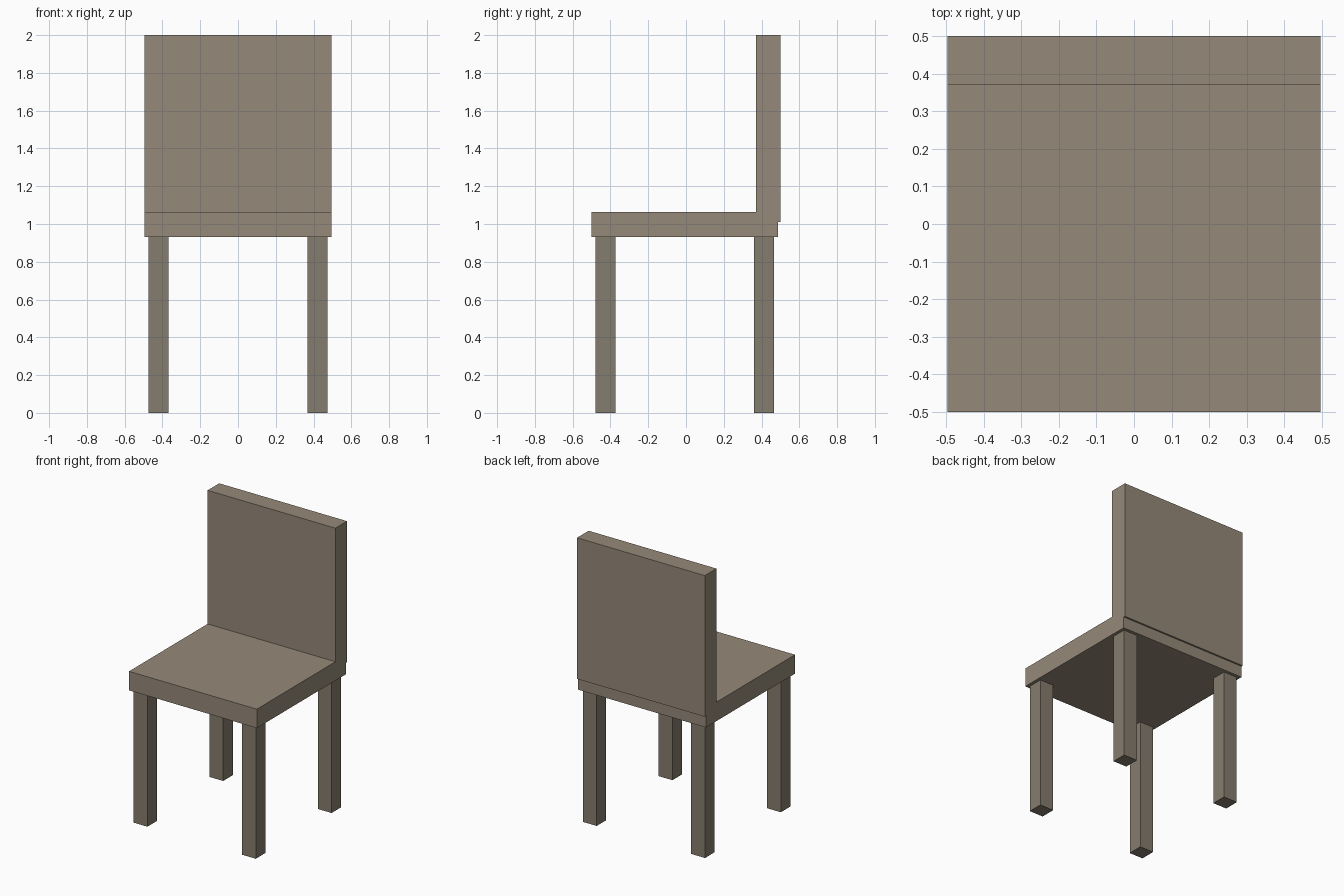
import bpy

if "Cube" in bpy.data.objects:
    bpy.data.objects.remove(bpy.data.objects["Cube"])


def material(name, color):
    m = bpy.data.materials.new(name)
    m.diffuse_color = (*color, 1)
    m.use_nodes = True
    m.node_tree.nodes["Principled BSDF"].inputs["Base Color"].default_value = m.diffuse_color
    return m


def box(name, lo, hi, mat):
    """Axis-aligned box between two opposite corners."""
    bpy.ops.mesh.primitive_cube_add(size=1, location=[(a + b) / 2 for a, b in zip(lo, hi)])
    ob = bpy.context.object
    ob.name = ob.data.name = name
    ob.scale = [b - a for a, b in zip(lo, hi)]
    bpy.ops.object.transform_apply(location=False, rotation=False, scale=True)
    ob.data.materials.append(mat)
    return ob


wood = material("wood", (0.30, 0.25, 0.19))
leg_wood = material("leg_wood", (0.235, 0.20, 0.155))

# Seat slab and backrest, which overhangs the seat's rear edge slightly
box("seat", (-0.496, -0.50, 0.93), (0.496, 0.488, 1.063), wood)
box("backrest", (-0.496, 0.371, 1.01), (0.496, 0.50, 2.0), wood)

# Four square legs
for depth, y in (("front", -0.48), ("back", 0.36)):
    for side, x in (("left", -0.474), ("right", 0.367)):
        box(f"{depth}_{side}_leg", (x, y, 0), (x + 0.107, y + 0.106, 0.94), leg_wood)
